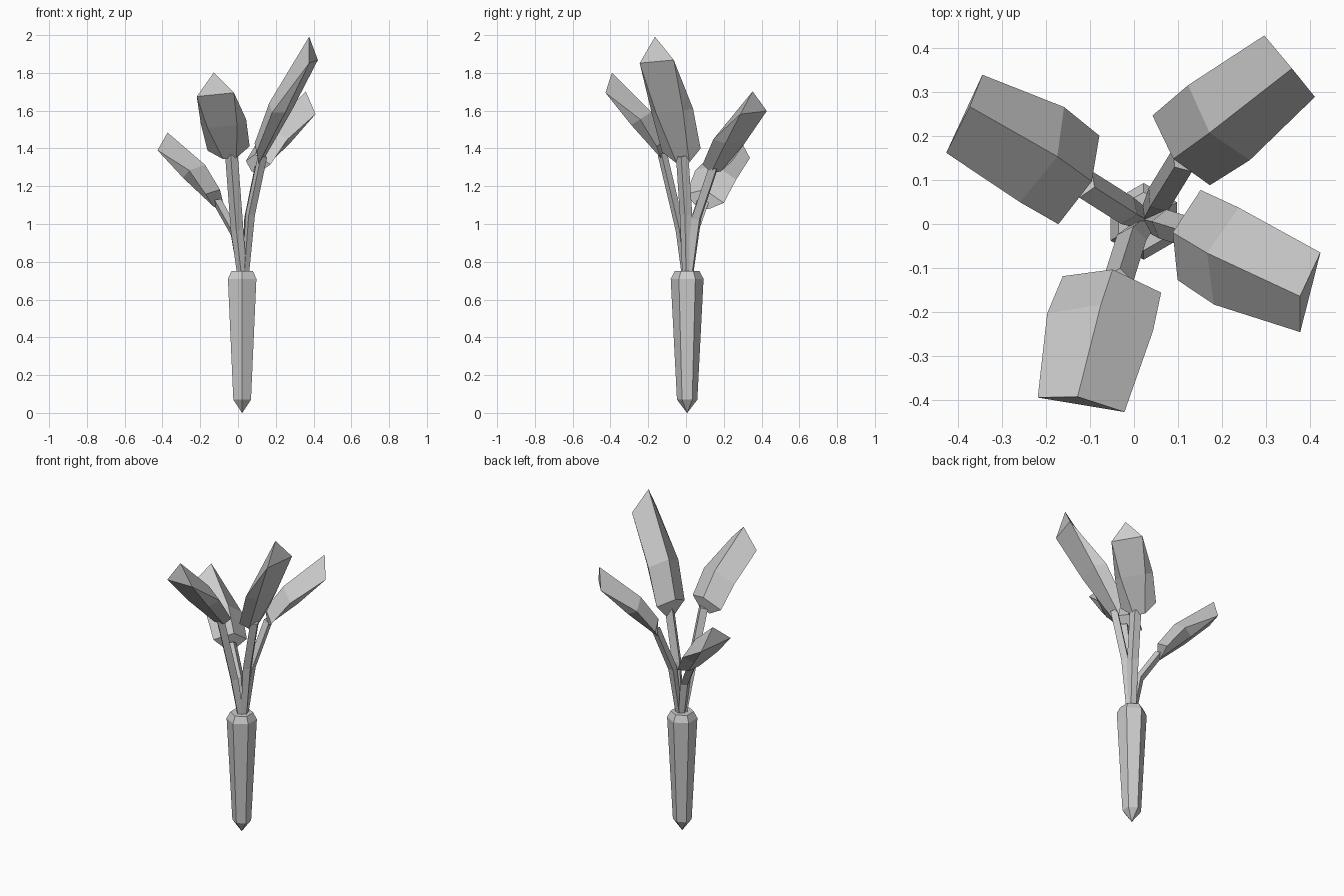
import bpy, bmesh
from math import sin, cos, pi
from mathutils import Vector as V

if "Cube" in bpy.data.objects:
    bpy.data.objects.remove(bpy.data.objects["Cube"])


def make(name, verts, faces):
    me = bpy.data.meshes.new(name)
    me.from_pydata(verts, [], faces)
    bm = bmesh.new()
    bm.from_mesh(me)
    bmesh.ops.recalc_face_normals(bm, faces=bm.faces)
    bm.to_mesh(me)
    bm.free()
    ob = bpy.data.objects.new(name, me)
    bpy.context.collection.objects.link(ob)
    return ob


def loft(name, rings):
    """Skin a list of equal-sized rings and cap both ends."""
    n = len(rings[0])
    verts = [p for r in rings for p in r]
    faces = [(k * n + i, k * n + (i + 1) % n, (k + 1) * n + (i + 1) % n, (k + 1) * n + i)
             for k in range(len(rings) - 1) for i in range(n)]
    faces += [tuple(range(n)), tuple(range(len(verts) - n, len(verts)))]
    return make(name, verts, faces)


# Root: six-sided taper with bevelled shoulder and pointed tip
profile = [(0.001, 0.0), (0.054, 0.07), (0.087, 0.71), (0.066, 0.75)]
loft("root", [[V((0.022 + r * sin(i * pi / 3), 0.006 + r * cos(i * pi / 3), z)) for i in range(6)]
              for r, z in profile])

# Leaf template in (half-widths across, lengths along, half-widths inward)
# order per ring: left, ridge, right, underside right, underside left
TEMPLATE = [
    (-.93, 0, 0), (0, .02, .45), (.93, 0, 0), (.3, -.11, -.25), (-.3, -.11, -.25),
    (-1, .41, .3), (0, .43, .82), (1, .41, .3), (.65, .46, -.17), (-.65, .46, -.17),
    (-.82, 1, 0), (0, 1.18, .77), (.82, 1, 0)]
LEAF_FACES = [(0, 1, 2, 3, 4)] + [(i, (i + 1) % 5, (i + 1) % 5 + 5, i + 5) for i in range(5)]
LEAF_FACES += [(5, 6, 11, 10), (6, 7, 12, 11), (7, 8, 12), (8, 9, 10, 12), (9, 5, 10),
               (10, 11, 12)]

# name: leaf base, leaf end, half-width vector, stem foot, stem bend, stem top
LEAVES = {
    "front": ((-.05, -.137, 1.40), (-.12, -.41, 1.685), (.12, -.02, .012),
              (.02, -.005, .74), (-.005, -.03, .97), (-.035, -.125, 1.37)),
    "right": ((.125, -.025, 1.39), (.40, -.155, 1.86), (.028, .11, .01),
              (.04, .005, .74), (.065, .0, 1.05), (.13, -.02, 1.36)),
    "back": ((.107, .167, 1.325), (.353, .358, 1.59), (-.07, .085, .01),
             (.035, .02, .74), (.055, .055, 1.03), (.11, .145, 1.30)),
    "left": ((-.125, .10, 1.135), (-.385, .25, 1.37), (-.05, -.108, .025),
             (.015, .015, .74), (-.015, .03, .95), (-.11, .09, 1.12)),
}

for side, pts in LEAVES.items():
    base, end, w, foot, bend, top = map(V, pts)
    d = end - base
    n = d.cross(w).normalized() * w.length
    make(side + "_leaf", [base + w * a + d * b + n * c for a, b, c in TEMPLATE], LEAF_FACES)

    # Stem: bent diamond section running into the leaf base
    wu = w.normalized()
    rings = []
    for p, t, s in ((foot, bend - foot, .026), (bend, top - foot, .034), (top, top - bend, .034)):
        nu = t.cross(wu).normalized()
        rings.append([p - wu * s, p + nu * s * .75, p + wu * s, p - nu * s * .75])
    loft(side + "_stem", rings)
